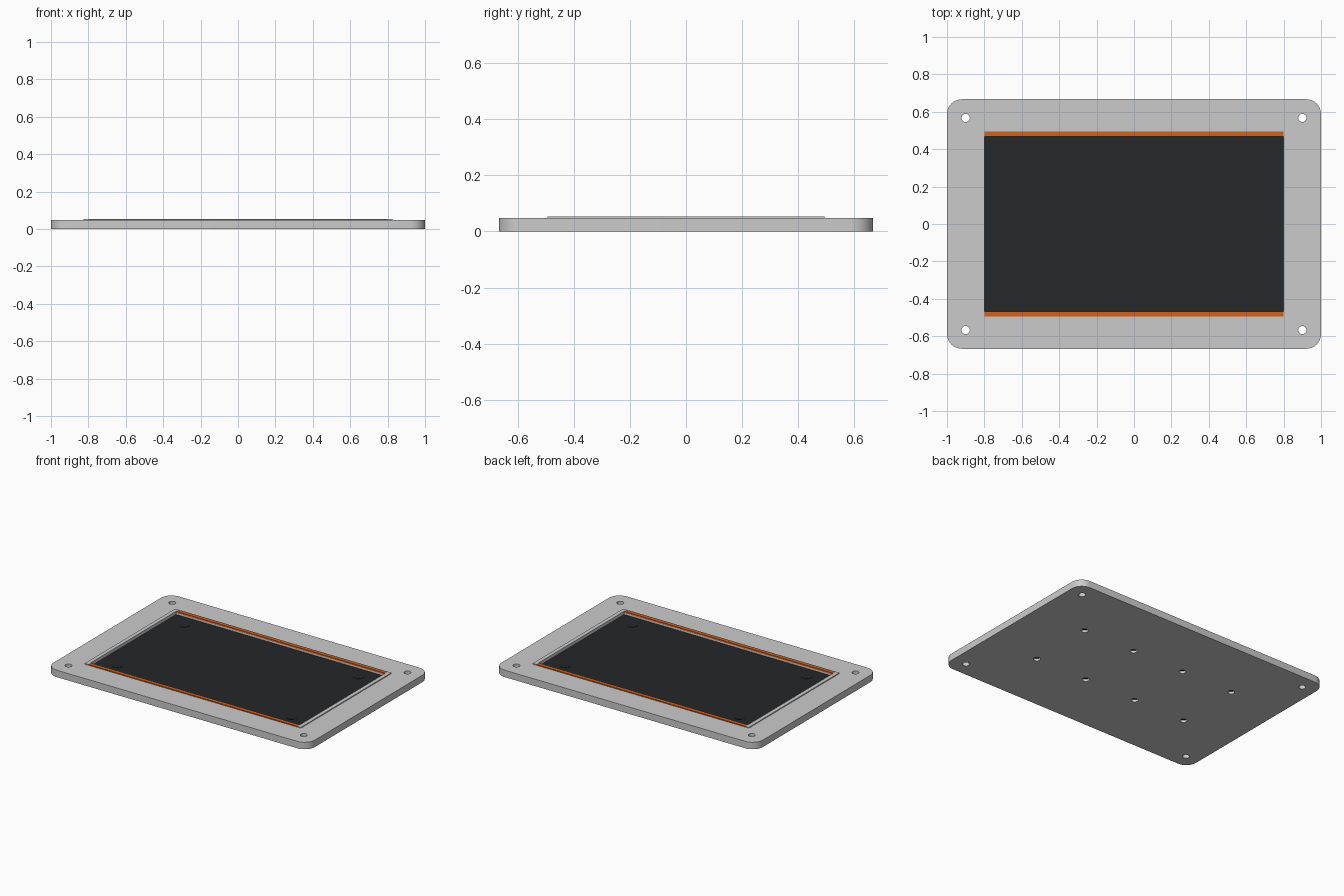
import bpy, bmesh
from mathutils import Matrix, Vector

if "Cube" in bpy.data.objects:
    bpy.data.objects.remove(bpy.data.objects["Cube"])

TOP = 0.048


def material(name, rgb):
    m = bpy.data.materials.new(name)
    m.diffuse_color = (*rgb, 1)
    m.use_nodes = True
    m.node_tree.nodes["Principled BSDF"].inputs["Base Color"].default_value = m.diffuse_color
    return m


dark = material("dark_panel", (0.018, 0.020, 0.022))
orange = material("orange_trim", (0.62, 0.12, 0.015))


def finish(name, bm, mat=None):
    me = bpy.data.meshes.new(name)
    bm.to_mesh(me)
    bm.free()
    ob = bpy.data.objects.new(name, me)
    bpy.context.collection.objects.link(ob)
    if mat:
        me.materials.append(mat)
    return ob


def box(name, x, y, z0, z1, cx=0, cy=0, mat=None, radius=0):
    bm = bmesh.new()
    bmesh.ops.create_cube(bm, size=1)
    bmesh.ops.scale(bm, vec=(2 * x, 2 * y, z1 - z0), verts=bm.verts)
    bmesh.ops.translate(bm, vec=(cx, cy, (z0 + z1) / 2), verts=bm.verts)
    if radius:
        edges = [e for e in bm.edges
                 if abs(e.verts[0].co.z - e.verts[1].co.z) > 1e-4]
        bmesh.ops.bevel(bm, geom=edges, offset=radius, segments=10,
                        profile=0.5, affect='EDGES')
    return finish(name, bm, mat)


def discs(name, spots, mat=None):
    bm = bmesh.new()
    for x, y, r, z0, z1 in spots:
        bmesh.ops.create_cone(bm, cap_ends=True, segments=32, radius1=r,
                              radius2=r, depth=z1 - z0,
                              matrix=Matrix.Translation((x, y, (z0 + z1) / 2)))
    return finish(name, bm, mat)


def smooth(ob):
    bpy.ops.object.select_all(action='DESELECT')
    ob.select_set(True)
    bpy.context.view_layer.objects.active = ob
    bpy.ops.object.shade_smooth_by_angle()


def cut(ob, cutter):
    mod = ob.modifiers.new("cut", 'BOOLEAN')
    mod.operation = 'DIFFERENCE'
    mod.solver = 'EXACT'
    mod.object = cutter
    bpy.context.view_layer.objects.active = ob
    bpy.ops.object.modifier_apply(modifier=mod.name)
    bpy.data.objects.remove(cutter)


# Base plate with rounded corners, panel pocket and drilled holes
plate = box("base_plate", 1.0, 0.667, 0, TOP, radius=0.08)
cut(plate, box("pocket_cutter", 0.8, 0.467, 0.016, 0.1))
holes = [(sx * 0.9, sy * 0.567, 0.022, -0.05, 0.1)
         for sx in (-1, 1) for sy in (-1, 1)]
holes += [(x, y, 0.022, -0.05, 0.025)
          for x in (-0.6, -0.2, 0.2, 0.6) for y in (-0.233, 0.233)]
cut(plate, discs("hole_cutter", holes))
smooth(plate)

# Sunken dark panel with four round pads
box("panel", 0.8, 0.467, 0.016, 0.032, mat=dark)
pads = discs("panel_pads", [(sx * 0.667, sy * 0.367, 0.033, 0.03, 0.034)
                            for sx in (-1, 1) for sy in (-1, 1)], dark)
smooth(pads)

# Raised rim: orange trims on the long sides, grey on the short sides
for s, side in ((-1, "front"), (1, "back")):
    box(side + "_trim", 0.8, 0.0135, TOP - 0.004, 0.054, cy=s * 0.4805, mat=orange)
for s, side in ((-1, "left"), (1, "right")):
    box(side + "_rim", 0.0135, 0.494, TOP - 0.004, 0.054, cx=s * 0.8135)
